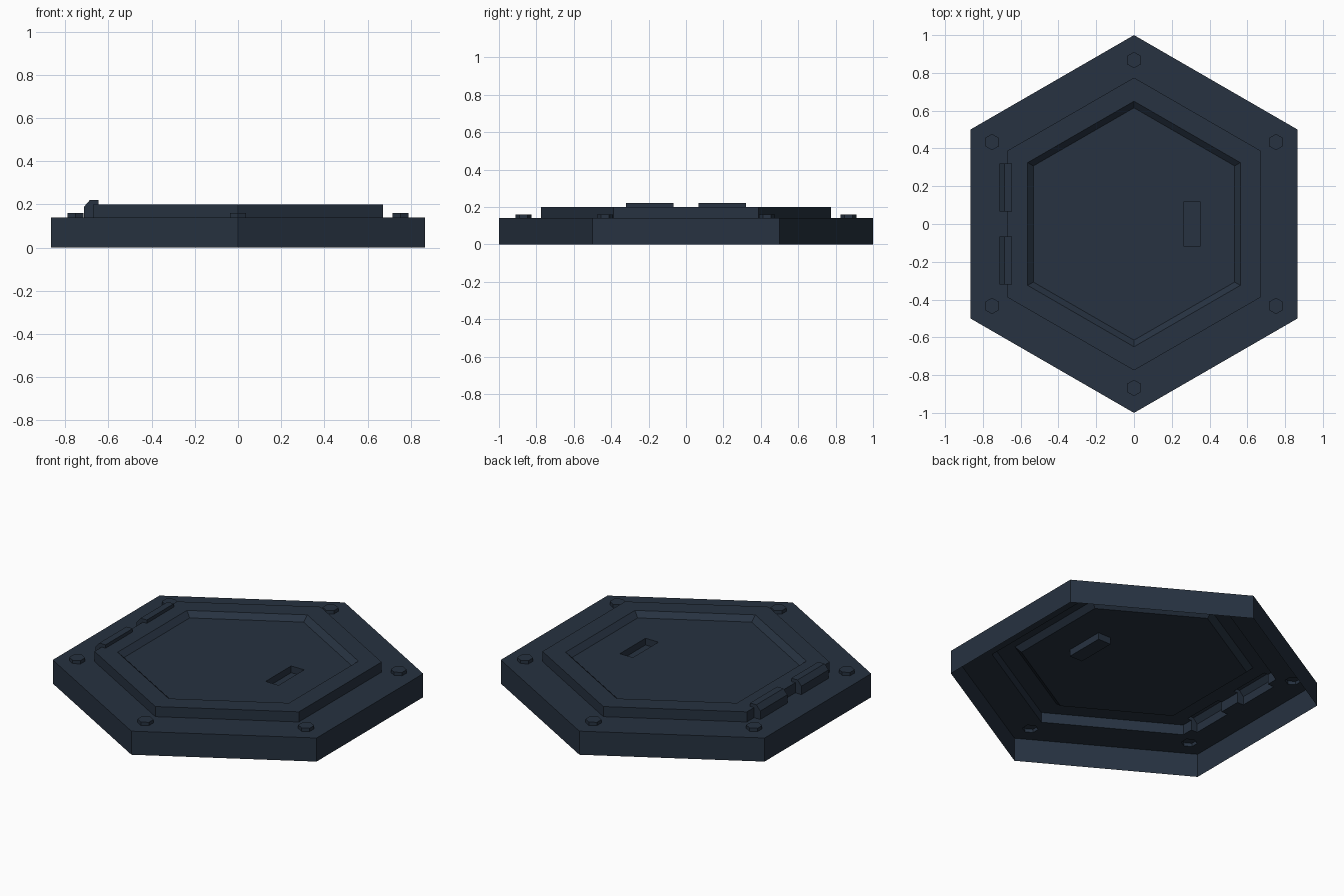
import bpy, bmesh, math

if "Cube" in bpy.data.objects:
    bpy.data.objects.remove(bpy.data.objects["Cube"])

slate = bpy.data.materials.new("dark slate")
slate.diffuse_color = (0.020, 0.032, 0.052, 1)
slate.use_nodes = True
slate.node_tree.nodes["Principled BSDF"].inputs["Base Color"].default_value = slate.diffuse_color


def hex_ring(r, z, cx=0, cy=0):
    # hexagon with a corner pointing along +y
    return [(cx + r * math.sin(i * math.pi / 3), cy + r * math.cos(i * math.pi / 3), z)
            for i in range(6)]


def loft(name, rings):
    # closed solid through a stack of rings with equal point counts
    bm = bmesh.new()
    loops = [[bm.verts.new(p) for p in ring] for ring in rings]
    n = len(loops[0])
    for a, b in zip(loops, loops[1:]):
        for i in range(n):
            j = (i + 1) % n
            bm.faces.new((a[i], a[j], b[j], b[i]))
    bm.faces.new(loops[0])
    bm.faces.new(loops[-1])
    bmesh.ops.recalc_face_normals(bm, faces=bm.faces)
    mesh = bpy.data.meshes.new(name)
    bm.to_mesh(mesh)
    bm.free()
    mesh.materials.append(slate)
    ob = bpy.data.objects.new(name, mesh)
    bpy.context.collection.objects.link(ob)
    return ob


# hatch body: base plate, raised rim and sloped recess in one profile
hatch = loft("hatch", [hex_ring(r, z) for r, z in (
    (1, 0), (1, 0.14), (0.775, 0.14), (0.775, 0.2), (0.65, 0.2), (0.615, 0.17))])

tools = []
# bolt heads near each corner
for i, (x, y, _) in enumerate(hex_ring(0.868, 0)):
    tools.append((loft(f"bolt_{i}", [hex_ring(0.043, z, x, y) for z in (0.06, 0.16)]), 'UNION'))

# two hinges with a chamfered outer edge
profile = [(-0.712, 0.06), (-0.712, 0.19), (-0.686, 0.22), (-0.645, 0.22), (-0.645, 0.06)]
for s in (-1, 1):
    ends = [[(x, s * y, z) for x, z in profile] for y in (0.066, 0.32)]
    tools.append((loft(f"hinge_{s}", ends), 'UNION'))

# grip slot sunk in the panel
slot = [[(x, y, z) for x, y in ((0.265, -0.12), (0.35, -0.12), (0.35, 0.12), (0.265, 0.12))]
        for z in (0.13, 0.3)]
tools.append((loft("grip_slot", slot), 'DIFFERENCE'))

for ob, op in tools:
    mod = hatch.modifiers.new(ob.name, 'BOOLEAN')
    mod.operation = op
    mod.solver = 'EXACT'
    mod.object = ob

# bake the booleans and remove the helpers
deps = bpy.context.evaluated_depsgraph_get()
result = bpy.data.meshes.new_from_object(hatch.evaluated_get(deps))
hatch.modifiers.clear()
hatch.data = result
for ob, _ in tools:
    bpy.data.objects.remove(ob)

# the hatch is a thin shell, open underneath
bm = bmesh.new()
bm.from_mesh(result)
under = [f for f in bm.faces if all(v.co.z < 0.001 for v in f.verts)]
bmesh.ops.delete(bm, geom=under, context='FACES')
for f in bm.faces:
    f.material_index = 0
bm.to_mesh(result)
bm.free()
result.materials.clear()
result.materials.append(slate)
